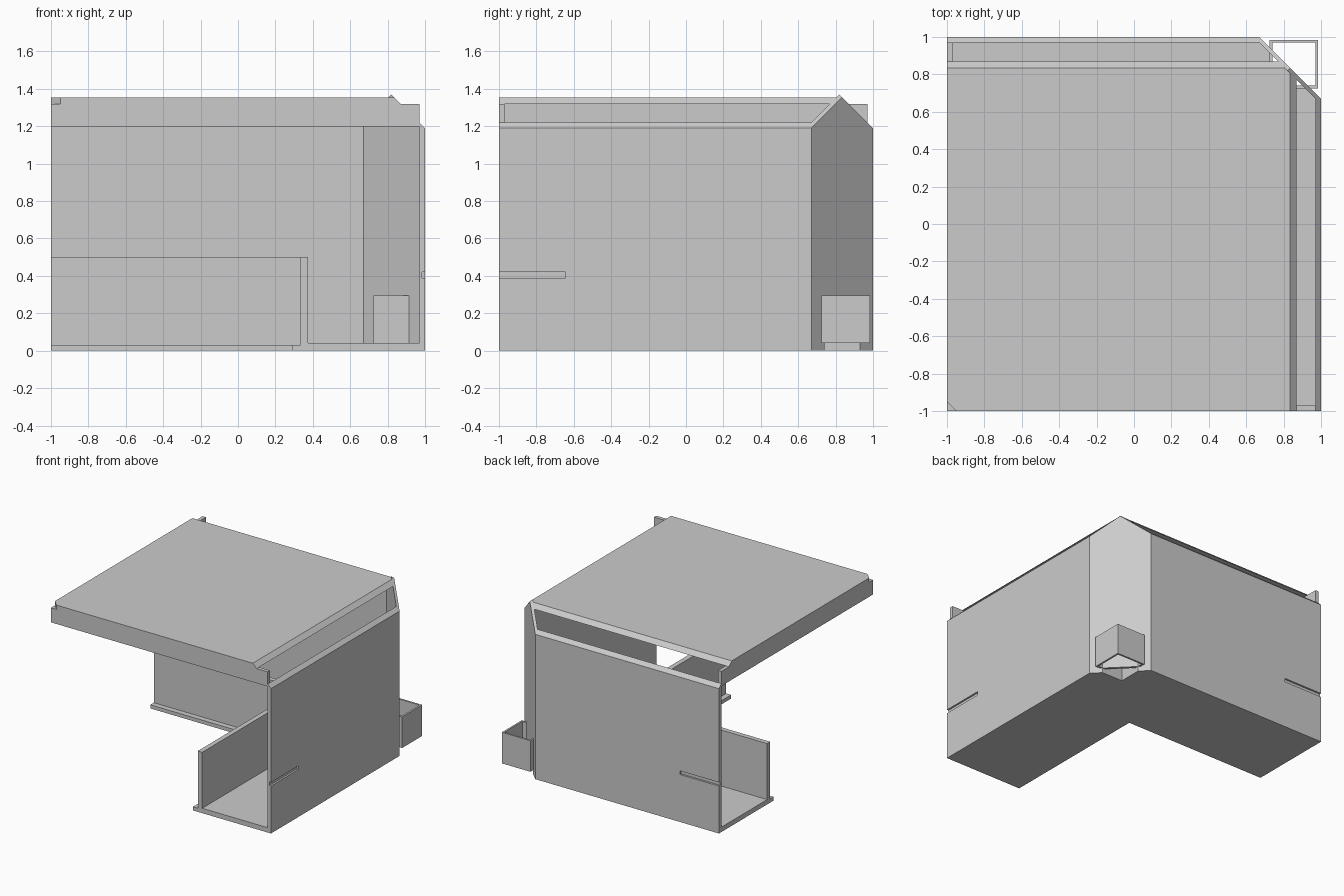
import bpy, bmesh
from mathutils import Matrix, Vector

cube = bpy.data.objects.get("Cube")
if cube:
    bpy.data.objects.remove(cube, do_unlink=True)

grey = bpy.data.materials.new("light grey")
grey.use_nodes = True
grey.diffuse_color = (0.6, 0.6, 0.6, 1)
grey.node_tree.nodes["Principled BSDF"].inputs["Base Color"].default_value = (0.6, 0.6, 0.6, 1)

SWAP = Matrix(((0, 1, 0, 0), (1, 0, 0, 0), (0, 0, 1, 0), (0, 0, 0, 1)))    # mirror across x = y
ALONG_X = Matrix(((0, 0, 1, 0), (1, 0, 0, 0), (0, 1, 0, 0), (0, 0, 0, 1)))  # (y, z, x) to (x, y, z)

# 45 degree trimming planes: point, outward normal
SLOPE_X = (Vector((1, 0, 1.19)), Vector((1, 0, 1)))
SLOPE_Y = (Vector((0, 1, 1.19)), Vector((0, 1, 1)))
CORNER = (Vector((1, 0.67, 0)), Vector((1, 1, 0)))


def prism(name, outline, low, high, axis=None, trims=(), mirrored=False):
    """Extrude an outline, trim it with planes and optionally swap x and y."""
    bm = bmesh.new()
    base = bm.faces.new([bm.verts.new((a, b, low)) for a, b in outline])
    top = bmesh.ops.extrude_face_region(bm, geom=[base])["geom"]
    bmesh.ops.translate(bm, vec=(0, 0, high - low),
                        verts=[g for g in top if isinstance(g, bmesh.types.BMVert)])
    if axis:
        bm.transform(axis)
    for point, normal in trims:
        geom = bm.verts[:] + bm.edges[:] + bm.faces[:]
        bmesh.ops.bisect_plane(bm, geom=geom, plane_co=point, plane_no=normal, clear_outer=True)
        bmesh.ops.holes_fill(bm, edges=[e for e in bm.edges if e.is_boundary])
    if mirrored:
        bm.transform(SWAP)
    bmesh.ops.recalc_face_normals(bm, faces=bm.faces[:])
    return finish(name, bm)


def finish(name, bm):
    mesh = bpy.data.meshes.new(name)
    bm.to_mesh(mesh)
    bm.free()
    mesh.materials.append(grey)
    obj = bpy.data.objects.new(name, mesh)
    bpy.context.collection.objects.link(obj)
    return obj


def rect(a0, b0, a1, b1):
    return [(a0, b0), (a1, b0), (a1, b1), (a0, b1)]


def ell(near, far):
    """L-shaped strip along the inner side of both arms."""
    return [(near, -1), (far, -1), (far, far), (-1, far), (-1, near), (near, near)]


# Floor with a square notch in its cut corner, and a thin inner flange
prism("floor", [(0.335, -1), (1, -1), (1, 0.67), (0.93, 0.74), (0.74, 0.74), (0.74, 0.93),
                (0.67, 1), (-1, 1), (-1, 0.335), (0.335, 0.335)], 0, 0.04)
prism("floor_flange", ell(0.29, 0.335), 0, 0.03)

# Low inner wall
prism("inner_wall", ell(0.335, 0.375), 0.04, 0.5)

# Tall outer walls with bevelled tops; the outer skin carries a shallow groove
grooved = [(-1, 0.04), (0.67, 0.04), (0.67, 1.3), (-1, 1.3),
           (-1, 0.42), (-0.645, 0.42), (-0.645, 0.39), (-1, 0.39)]
for side, mirrored in (("right", False), ("back", True)):
    prism(side + "_wall_core", rect(-1, 0.04, 0.67, 1.3), 0.97, 0.985, ALONG_X, [SLOPE_X], mirrored)
    prism(side + "_wall_skin", grooved, 0.985, 1, ALONG_X, [SLOPE_X], mirrored)

# Diagonal corner wall rising to a point
prism("corner_wall", [(1, 0.67), (0.67, 1), (0.67, 0.97), (0.97, 0.67)], 0.04, 1.4,
      trims=[SLOPE_X, SLOPE_Y])

# Roof plate with sloped outer edges and a clipped inner corner
prism("roof_plate", [(-0.95, -1), (0.9, -1), (0.9, 0.9), (-1, 0.9), (-1, -0.95)], 1.32, 1.355,
      trims=[SLOPE_X, SLOPE_Y, CORNER])

# Lips hanging below the open edges of the roof
prism("front_lip", rect(-1, -1, 0.97, -0.97), 1.2, 1.32)
prism("left_lip", rect(-0.97, -1, 0.97, -0.97), 1.2, 1.32, mirrored=True)

# Square open tube through the corner wall
bm = bmesh.new()
rings = [[bm.verts.new((x, y, z)) for x, y in rect(0.725, 0.725, 0.985, 0.985)] for z in (0.04, 0.295)]
for i in range(4):
    j = (i + 1) % 4
    bm.faces.new((rings[0][i], rings[0][j], rings[1][j], rings[1][i]))
tube = finish("corner_tube", bm)
shell = tube.modifiers.new("Shell", 'SOLIDIFY')
shell.thickness = 0.015
shell.offset = -1
shell.use_even_offset = True
